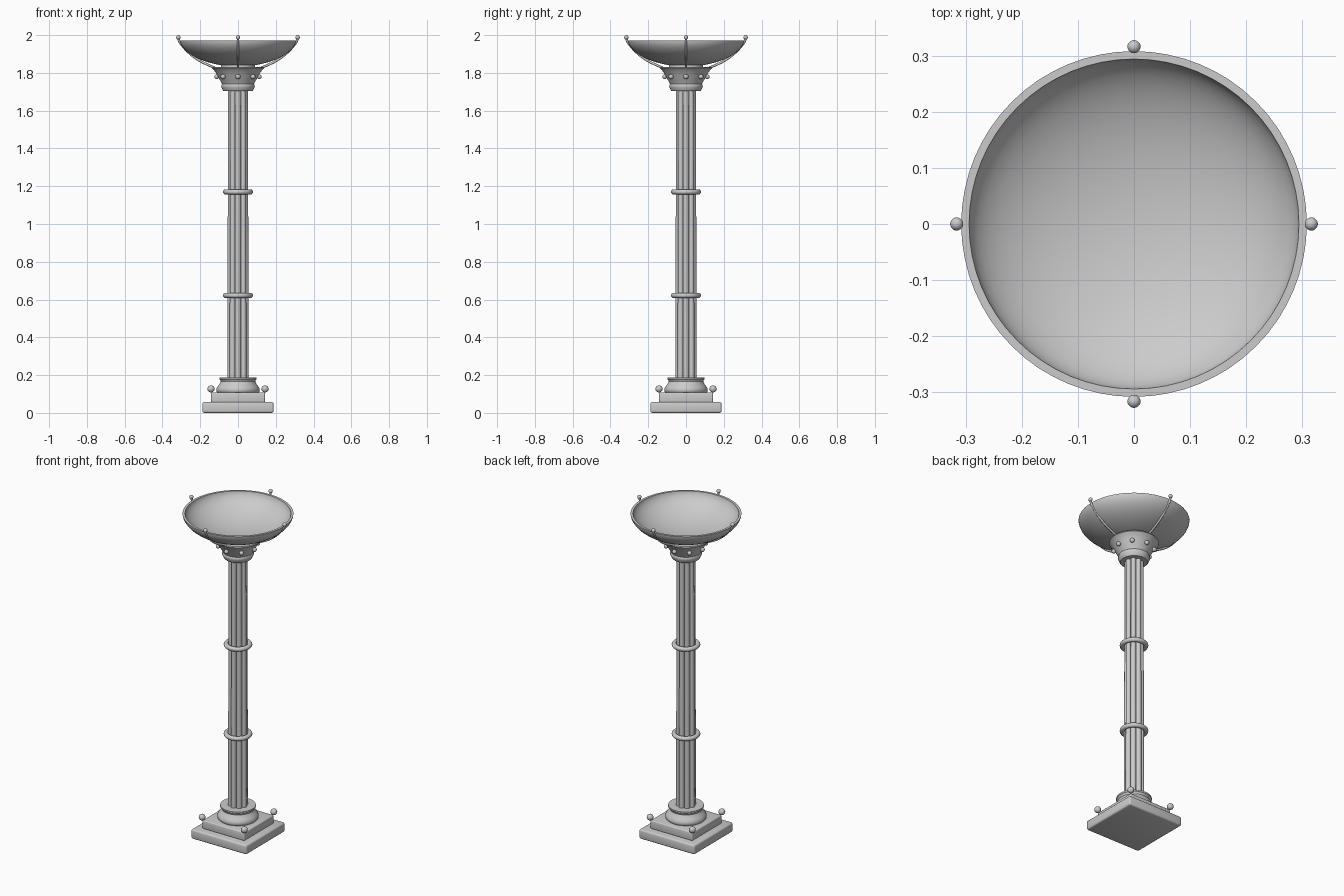
import bpy, math
from math import cos, sin, pi

if "Cube" in bpy.data.objects:
    bpy.data.objects.remove(bpy.data.objects["Cube"])

stone = bpy.data.materials.new("grey_stone")
stone.diffuse_color = (0.6, 0.6, 0.6, 1)
stone.use_nodes = True
stone.node_tree.nodes["Principled BSDF"].inputs["Base Color"].default_value = stone.diffuse_color


def finish(ob, name, angle=40):
    ob.name = name
    ob.data.materials.append(stone)
    bpy.ops.object.select_all(action='DESELECT')
    ob.select_set(True)
    bpy.context.view_layer.objects.active = ob
    bpy.ops.object.shade_smooth_by_angle(angle=math.radians(angle))
    return ob


def lathe(name, profile, segs=48, angle=40, flute=None):
    """Spin (radius, height) points about z; flute(a) scales the radius."""
    verts, faces, rings = [], [], []
    for r, z in profile:
        if r == 0:
            rings.append([len(verts)] * segs)
            verts.append((0, 0, z))
            continue
        rings.append(list(range(len(verts), len(verts) + segs)))
        for i in range(segs):
            a = 2 * pi * i / segs
            k = r * (flute(a) if flute else 1)
            verts.append((k * cos(a), k * sin(a), z))
    for lo, hi in zip(rings, rings[1:]):
        for i in range(segs):
            j = (i + 1) % segs
            f = list(dict.fromkeys((lo[i], lo[j], hi[j], hi[i])))
            if len(f) > 2:
                faces.append(f)
    me = bpy.data.meshes.new(name)
    me.from_pydata(verts, [], faces)
    ob = bpy.data.objects.new(name, me)
    bpy.context.collection.objects.link(ob)
    return finish(ob, name, angle)


def slab(name, half, z0, z1, bevel):
    bpy.ops.mesh.primitive_cube_add(size=1, location=(0, 0, (z0 + z1) / 2))
    ob = bpy.context.object
    ob.scale = (2 * half, 2 * half, z1 - z0)
    bpy.ops.object.transform_apply(location=False, scale=True)
    mod = ob.modifiers.new("bevel", 'BEVEL')
    mod.width, mod.segments = bevel, 3
    bpy.ops.object.modifier_apply(modifier=mod.name)
    finish(ob, name)


def ball(name, loc, r):
    bpy.ops.mesh.primitive_uv_sphere_add(segments=20, ring_count=12, radius=r, location=loc)
    finish(bpy.context.object, name, 60)


# square stepped base with corner balls
slab("plinth", 0.188, 0.0, 0.058, 0.01)
slab("upper_step", 0.143, 0.056, 0.108, 0.006)
for sx in (-1, 1):
    for sy in (-1, 1):
        ball("corner_ball", (0.143 * sx, 0.143 * sy, 0.127), 0.019)

# moulded foot of the column
lathe("column_foot", [(0, 0.105), (0.106, 0.105), (0.113, 0.112), (0.115, 0.122),
                      (0.112, 0.134), (0.104, 0.145), (0.096, 0.156), (0.091, 0.166),
                      (0.093, 0.174), (0.099, 0.179), (0.099, 0.188), (0, 0.188)])

# shaft: slim core ringed by eight tapering pipes
lathe("shaft_core", [(0, 0.18), (0.04, 0.18), (0.038, 1.72), (0, 1.72)], 24)
for i in range(8):
    a = i * pi / 4
    pipe = lathe("shaft_pipe", [(0, 0.18), (0.0155, 0.18), (0.0145, 1.72), (0, 1.72)], 16)
    for v in pipe.data.vertices:
        R = 0.041 - 0.003 * (v.co.z - 0.18) / 1.54
        v.co.x += R * cos(a)
        v.co.y += R * sin(a)

# collar rings
for z in (0.622, 1.17):
    bpy.ops.mesh.primitive_torus_add(major_radius=0.066, minor_radius=0.0135,
                                     major_segments=48, minor_segments=14, location=(0, 0, z))
    finish(bpy.context.object, "collar_ring", 60)

# flared capital with studs
lathe("capital", [(0, 1.703), (0.076, 1.703), (0.082, 1.71), (0.084, 1.718), (0.089, 1.726),
                  (0.088, 1.735), (0.085, 1.742), (0.09, 1.752), (0.098, 1.765),
                  (0.107, 1.782), (0.118, 1.802), (0.131, 1.818), (0.138, 1.825),
                  (0.136, 1.831), (0, 1.831)])
for i in range(8):
    a = i * pi / 4
    ball("capital_stud", (0.112 * cos(a), 0.112 * sin(a), 1.78), 0.013)

# hollow bowl: outer curve up, flat rim, inner curve back down
N = 14
outer = [(0.308 * sin(t * pi / 2 / N), 1.972 - 0.138 * cos(t * pi / 2 / N) ** 1.15)
         for t in range(N)] + [(0.308, 1.972)]
inner = [(0.294 * sin(t * pi / 2 / N), 1.972 - 0.124 * cos(t * pi / 2 / N) ** 1.15)
         for t in range(N)] + [(0.294, 1.972)]
lathe("bowl", outer + inner[::-1], 64)
lathe("bowl_stem", [(0, 1.825), (0.09, 1.825), (0.09, 1.842), (0, 1.842)], 32)

# four curved arms holding the bowl, each tipped with a ball
path = [(0.125, 1.828), (0.165, 1.845), (0.215, 1.872), (0.262, 1.909),
        (0.295, 1.945), (0.312, 1.97), (0.316, 1.988)]
for i in range(4):
    a = i * pi / 2
    cu = bpy.data.curves.new("arm", 'CURVE')
    cu.dimensions = '3D'
    cu.bevel_depth, cu.bevel_resolution, cu.resolution_u = 0.0065, 2, 5
    cu.use_fill_caps = True
    sp = cu.splines.new('BEZIER')
    sp.bezier_points.add(len(path) - 1)
    for p, (r, z) in zip(sp.bezier_points, path):
        p.co = (r * cos(a), r * sin(a), z)
        p.handle_left_type = p.handle_right_type = 'AUTO'
    ob = bpy.data.objects.new("bowl_arm", cu)
    bpy.context.collection.objects.link(ob)
    bpy.ops.object.select_all(action='DESELECT')
    ob.select_set(True)
    bpy.context.view_layer.objects.active = ob
    bpy.ops.object.convert(target='MESH')
    finish(bpy.context.object, "bowl_arm", 60)
    ball("arm_tip", (0.316 * cos(a), 0.316 * sin(a), 1.988), 0.0117)
